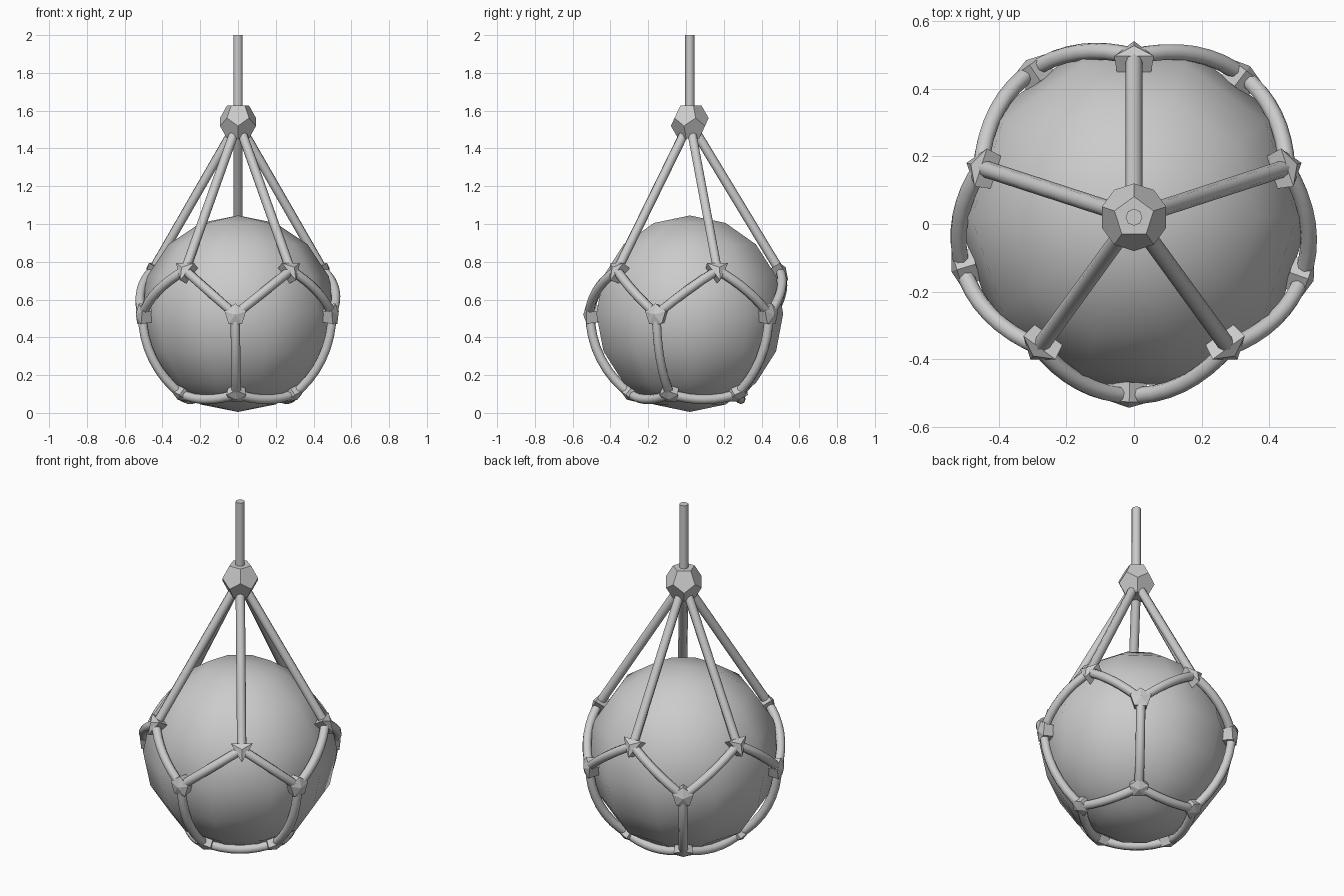
import bpy, bmesh
from math import radians, cos, sin
from mathutils import Vector, Matrix

if "Cube" in bpy.data.objects:
    bpy.data.objects.remove(bpy.data.objects["Cube"])

grey = bpy.data.materials.new("light grey")
grey.use_nodes = True
grey.diffuse_color = (0.6, 0.6, 0.6, 1)
grey.node_tree.nodes["Principled BSDF"].inputs["Base Color"].default_value = (0.6, 0.6, 0.6, 1)

CENTRE = Vector((0, 0.02, 0.525))
SHELL = 0.528
ROPE = 0.025


def add_mesh(name, bm, smooth=False):
    bmesh.ops.recalc_face_normals(bm, faces=bm.faces)
    for f in bm.faces:
        f.smooth = smooth
    mesh = bpy.data.meshes.new(name)
    bm.to_mesh(mesh)
    bm.free()
    mesh.materials.append(grey)
    obj = bpy.data.objects.new(name, mesh)
    bpy.context.collection.objects.link(obj)
    return obj


def add_ropes(name, paths):
    """Round tubes along several point paths, turned into one mesh."""
    curve = bpy.data.curves.new(name, "CURVE")
    curve.dimensions = "3D"
    curve.bevel_depth = ROPE
    curve.bevel_resolution = 2
    curve.use_fill_caps = True
    for path in paths:
        spline = curve.splines.new("POLY")
        spline.points.add(len(path) - 1)
        for p, co in zip(spline.points, path):
            p.co = (*co, 1)
    curve.materials.append(grey)
    obj = bpy.data.objects.new(name, curve)
    bpy.context.collection.objects.link(obj)
    bpy.ops.object.select_all(action="DESELECT")
    obj.select_set(True)
    bpy.context.view_layer.objects.active = obj
    bpy.ops.object.convert(target="MESH")
    bpy.ops.object.shade_smooth_by_angle(angle=radians(50))


def ring(z, phase):
    """Five points on the shell at height z."""
    h = z - CENTRE.z
    r = (SHELL ** 2 - h ** 2) ** 0.5
    angles = [radians(phase + 72 * i) for i in range(5)]
    return [CENTRE + Vector((r * cos(a), r * sin(a), h)) for a in angles]


def arc(a, b, steps=8):
    """Path from a to b hugging the ball."""
    path = []
    for i in range(steps + 1):
        d = a.lerp(b, i / steps) - CENTRE
        path.append(CENTRE + d.normalized() * SHELL)
    return path


def knot(name, pos, sides, radius, start):
    """Faceted prism facing outward, with a low pyramid on its front."""
    out = (pos - CENTRE).normalized()
    side = Vector((0, 0, 1)).cross(out).normalized()
    up = out.cross(side)
    frame = Matrix((side, up, out)).transposed().to_4x4()
    frame.translation = pos
    bm = bmesh.new()
    for z, scale in ((-0.04, 0.85), (0.018, 1)):
        for i in range(sides):
            a = radians(start + 360 * i / sides)
            bm.verts.new(frame @ Vector((cos(a) * radius * scale, sin(a) * radius * scale, z)))
    bm.verts.new(frame @ Vector((0, 0, 0.036)))
    bmesh.ops.convex_hull(bm, input=bm.verts)
    bmesh.ops.dissolve_limit(bm, angle_limit=0.02, verts=bm.verts, edges=bm.edges)
    add_mesh(name, bm)


# Ball
bm = bmesh.new()
bmesh.ops.create_uvsphere(bm, u_segments=10, v_segments=8, radius=0.52)
bmesh.ops.rotate(bm, verts=bm.verts, matrix=Matrix.Rotation(radians(90), 3, "Z"))
bmesh.ops.translate(bm, verts=bm.verts, vec=CENTRE)
add_mesh("ball", bm, smooth=True)

# Net ropes: zigzag around the middle, uprights and the bottom loop
upper = ring(0.755, 90)
middle = ring(0.52, 124.5)
lower = ring(0.1, 124.5)
net = []
for i in range(5):
    net.append(arc(upper[i], middle[i]))
    net.append(arc(middle[i], upper[(i + 1) % 5]))
    net.append(arc(middle[i], lower[i]))
    net.append(arc(lower[i], lower[(i + 1) % 5]))
add_ropes("net_ropes", net)

# Knots at the rope crossings
for i in range(5):
    knot(f"upper_knot_{i + 1}", upper[i], 3, 0.068, 270)
    knot(f"middle_knot_{i + 1}", middle[i], 5, 0.06, 90)
    knot(f"lower_knot_{i + 1}", lower[i], 5, 0.055, 90)

# Hanging ropes and the top rod
hub = Vector((0, CENTRE.y, 1.54))
add_ropes("hanging_ropes", [[hub, p] for p in upper])
add_ropes("top_rod", [[hub, Vector((0, CENTRE.y, 2))]])

# Twelve-sided hub where the ropes meet
bm = bmesh.new()
for r, z, phase in ((0.061, 0.088, 90), (0.1, 0.021, 90), (0.1, -0.021, 270), (0.061, -0.088, 270)):
    for i in range(5):
        a = radians(phase + 72 * i)
        bm.verts.new(hub + Vector((r * cos(a), r * sin(a), z)))
bmesh.ops.convex_hull(bm, input=bm.verts)
bmesh.ops.dissolve_limit(bm, angle_limit=0.06, verts=bm.verts, edges=bm.edges)
add_mesh("hub", bm)
